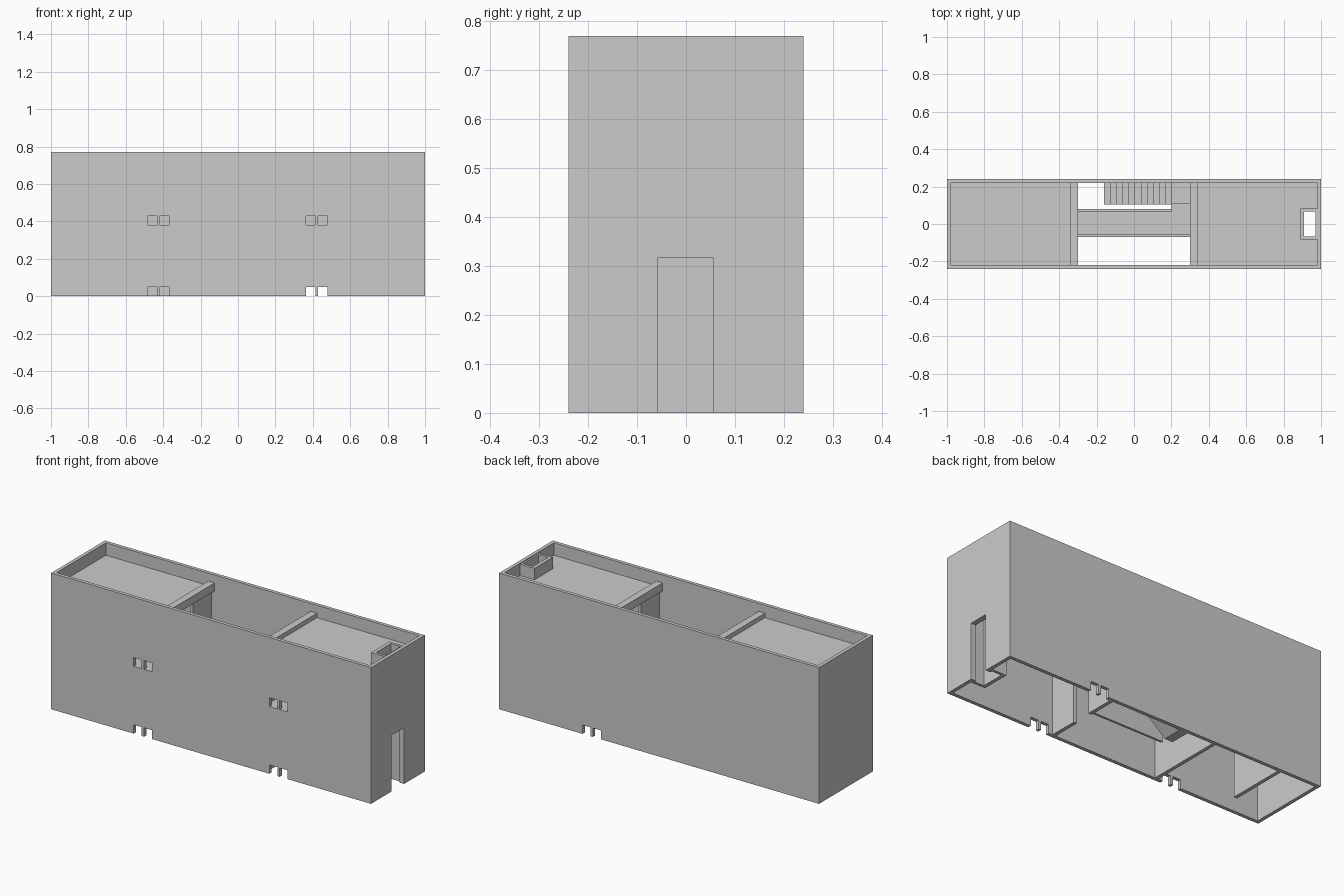
import bpy

if "Cube" in bpy.data.objects:
    bpy.data.objects.remove(bpy.data.objects["Cube"])

H = 0.77       # overall height
FLOOR = 0.38   # upper floor level
ROOF = 0.70    # roof deck level


def box(name, x, y, z):
    """Box from (min, max) pairs."""
    bpy.ops.mesh.primitive_cube_add(size=1)
    o = bpy.context.object
    o.name = name
    o.location = [(a + b) / 2 for a, b in (x, y, z)]
    o.scale = [b - a for a, b in (x, y, z)]
    bpy.ops.object.transform_apply(location=True, rotation=False, scale=True)
    return o


def cut(target, *spans):
    """Subtract boxes given as (x, y, z) spans."""
    for s in spans:
        c = box("cutter", *s)
        m = target.modifiers.new("cut", 'BOOLEAN')
        m.operation = 'DIFFERENCE'
        m.solver = 'EXACT'
        m.object = c
        bpy.context.view_layer.objects.active = target
        bpy.ops.object.modifier_apply(modifier=m.name)
        bpy.data.objects.remove(c, do_unlink=True)


# Outer walls, open at top and bottom
walls = box("outer_walls", (-1, 1), (-0.24, 0.24), (0, H))
cut(walls, ((-0.98, 0.98), (-0.22, 0.22), (-0.1, 1)))

# Paired front windows on both storeys, one back pair at ground level
for x in (-0.484, -0.419, 0.364, 0.429):
    wx = (x, x + 0.05)
    cut(walls, (wx, (-0.3, -0.2), (-0.1, 0.05)),
        (wx, (-0.3, -0.2), (FLOOR, 0.43)))
    if x > 0:
        cut(walls, (wx, (0.2, 0.3), (-0.1, 0.05)))

# Entrance door on the right end
door_y = (-0.057, 0.055)
cut(walls, ((0.9, 1.1), door_y, (-0.1, 0.318)))

# Two end units: cross wall, upper floor, roof deck and roof kerb
for side, name in ((-1, "left"), (1, "right")):
    def sx(a, b):
        return tuple(sorted((side * a, side * b)))
    wall = box(name + "_cross_wall", sx(0.32, 0.34), (-0.22, 0.22), (0, ROOF - 0.02))
    cut(wall, (sx(0.25, 0.4), door_y, (FLOOR, 0.665)))
    if side > 0:
        cut(wall, (sx(0.25, 0.4), door_y, (-0.1, 0.318)))
    floor = box(name + "_upper_floor", sx(0.30, 0.98), (-0.22, 0.22), (FLOOR - 0.02, FLOOR))
    # trim the floor back to the cross wall beside the bridge
    cut(floor, (sx(0.2, 0.32), (-0.3, 0.3), (0.3, 0.5)))
    roof = box(name + "_roof", sx(0.34, 0.98), (-0.22, 0.22), (ROOF - 0.02, ROOF))
    box(name + "_roof_kerb", sx(0.30, 0.34), (-0.22, 0.22), (ROOF - 0.02, 0.725))
    if side > 0:
        for slab in (floor, roof):
            cut(slab, ((0.89, 1), (-0.08, 0.08), (0.2, 0.9)))

# Entrance shaft behind the door, open at the roof
shaft = box("entrance_shaft", (0.89, 0.98), (-0.082, 0.082), (0, H - 0.005))
cut(shaft, ((0.91, 0.97), (-0.067, 0.067), (-0.1, 1)),
    ((0.95, 1.0), door_y, (-0.1, 0.318)))

# Partition in the left unit
box("left_partition", (-0.76, -0.74), (-0.115, 0.22), (0, FLOOR - 0.02))

# Bridge between the units, with solid railings and a wall below
box("bridge", (-0.32, 0.32), (-0.07, 0.08), (FLOOR - 0.02, FLOOR))
box("front_railing", (-0.30, 0.30), (-0.07, -0.055), (FLOOR, 0.44))
box("back_railing", (-0.30, 0.20), (0.063, 0.08), (FLOOR, 0.44))
box("bridge_wall", (-0.12, 0.32), (0.065, 0.078), (0, FLOOR - 0.02))

# Stair landing and link to the bridge
box("bridge_link", (0.20, 0.32), (0.08, 0.11), (FLOOR - 0.02, FLOOR))
rise = FLOOR / 13
box("landing", (0.20, 0.32), (0.11, 0.22), (FLOOR - rise - 0.02, FLOOR - rise))

# Stair flight: stepped profile with sloping soffit, extruded across its width
n, x0, run = 11, -0.16, 0.36 / 11
pts = []
for i in range(n):
    pts += [(x0 + i * run, i * rise), (x0 + i * run, (i + 1) * rise)]
pts += [(0.20, n * rise), (0.20, n * rise - 0.06), (x0 + 0.05, 0)]
verts = [(x, y, z) for y in (0.105, 0.22) for x, z in pts]
k = len(pts)
faces = [tuple(range(k)), tuple(range(2 * k - 1, k - 1, -1))]
faces += [(i, i + k, (i + 1) % k + k, (i + 1) % k) for i in range(k)]
mesh = bpy.data.meshes.new("stairs")
mesh.from_pydata(verts, [], faces)
stairs = bpy.data.objects.new("stairs", mesh)
bpy.context.collection.objects.link(stairs)
bpy.context.view_layer.objects.active = stairs
bpy.ops.object.mode_set(mode='EDIT')
bpy.ops.mesh.select_all(action='SELECT')
bpy.ops.mesh.normals_make_consistent(inside=False)
bpy.ops.object.mode_set(mode='OBJECT')
